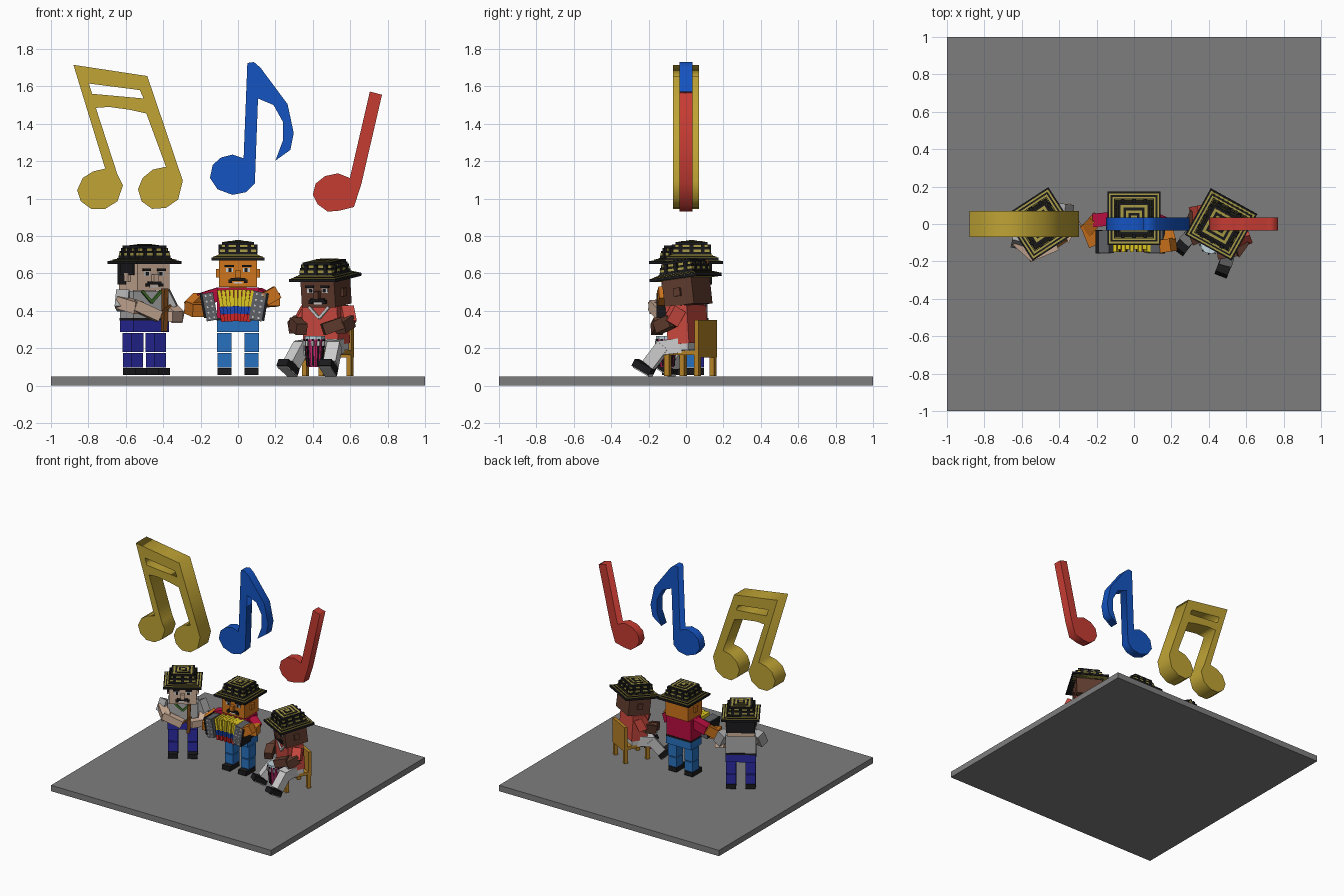
import bpy, bmesh, math
from mathutils import Matrix, Vector

if "Cube" in bpy.data.objects:
    bpy.data.objects.remove(bpy.data.objects["Cube"])

RGB = dict(stone=(125, 125, 125), gold=(190, 162, 56), blue=(27, 84, 192), red=(196, 62, 54),
           straw=(168, 156, 72), black=(32, 32, 34), white=(225, 225, 225), pale=(203, 172, 150),
           orange=(206, 116, 34), brown=(96, 62, 50), navy=(46, 46, 160), denim=(44, 112, 190),
           shirt=(168, 168, 168), crimson=(185, 22, 66), coral=(205, 76, 66), trousers=(190, 190, 190),
           wood=(184, 132, 44), stick=(120, 72, 30), green=(70, 120, 50), steel=(95, 97, 102),
           yellow=(222, 198, 40), flagblue=(30, 70, 180), flagred=(205, 40, 40),
           pink=(200, 45, 110), skin=(190, 210, 220))
MATS = {}


def material(key):
    if key not in MATS:
        MATS[key] = bpy.data.materials.new(key)
        MATS[key].diffuse_color = [(v / 255) ** 2.2 for v in RGB[key]] + [1]
    return MATS[key]


def box(c, s, rot=(0, 0, 0)):
    r = [Matrix.Rotation(math.radians(a), 4, ax) for a, ax in zip(rot, 'XYZ')]
    return Matrix.Translation(c) @ r[2] @ r[1] @ r[0] @ Matrix.Diagonal((*s, 1))


def limb(p, q, w):
    p, q = Vector(p), Vector(q)
    turn = (q - p).to_track_quat('Z', 'Y').to_matrix().to_4x4()
    return Matrix.Translation((p + q) / 2) @ turn @ Matrix.Diagonal((w, w, (q - p).length, 1))


def blocks(name, key, cubes, M=Matrix()):
    bm = bmesh.new()
    for m in cubes:
        bmesh.ops.create_cube(bm, size=1, matrix=M @ m)
    return finish(name, key, bm)


def finish(name, key, bm):
    me = bpy.data.meshes.new(name)
    bm.to_mesh(me)
    bm.free()
    me.materials.append(material(key))
    ob = bpy.data.objects.new(name, me)
    bpy.context.collection.objects.link(ob)
    return ob


def note(name, key, loops, depth):
    """Flat outline (x, z) with holes, extruded along y."""
    cu = bpy.data.curves.new(name, 'CURVE')
    cu.dimensions, cu.fill_mode, cu.extrude = '2D', 'BOTH', depth / 2
    for pts in loops:
        sp = cu.splines.new('POLY')
        sp.points.add(len(pts) - 1)
        for p, (x, z) in zip(sp.points, pts):
            p.co = (x, z, 0, 1)
        sp.use_cyclic_u = True
    cu.materials.append(material(key))
    ob = bpy.data.objects.new(name, cu)
    bpy.context.collection.objects.link(ob)
    ob.rotation_euler.x = math.pi / 2
    bpy.ops.object.select_all(action='DESELECT')
    ob.select_set(True)
    bpy.context.view_layer.objects.active = ob
    bpy.ops.object.convert(target='MESH')


# Base and floating notes
blocks("base", "stone", [box((0, 0, .024), (2, 2, .048))])
note("double_note", "gold", [
    [(-.88, 1.715), (-.485, 1.655), (-.295, 1.095), (-.32, .995), (-.385, .95), (-.46, .945), (-.515, .985),
     (-.535, 1.05), (-.51, 1.11), (-.455, 1.155), (-.385, 1.17), (-.49, 1.455), (-.58, 1.475), (-.69, 1.49),
     (-.76, 1.485), (-.645, 1.13), (-.615, 1.07), (-.645, .985), (-.71, .945), (-.785, .945), (-.84, .985),
     (-.86, 1.045), (-.83, 1.11), (-.775, 1.145), (-.71, 1.16)],
    [(-.797, 1.615), (-.525, 1.58), (-.505, 1.535), (-.78, 1.56)]], .14)
note("flagged_note", "blue", [
    [(.05, 1.725), (.085, 1.73), (.12, 1.7), (.265, 1.505), (.298, 1.35), (.28, 1.26), (.2, 1.203), (.24, 1.31),
     (.24, 1.41), (.19, 1.5), (.107, 1.535), (.09, 1.08), (.045, 1.035), (-.03, 1.02), (-.11, 1.05),
     (-.15, 1.11), (-.135, 1.18), (-.09, 1.22), (-.03, 1.235), (.03, 1.215)]], .07)
note("quarter_note", "red", [
    [(.705, 1.572), (.77, 1.555), (.66, 1.08), (.62, .955), (.54, .935), (.48, .93), (.425, .97),
     (.4, 1.02), (.415, 1.08), (.465, 1.12), (.535, 1.135), (.598, 1.11)]], .07)


def head(who, M, z, skin):
    """Head, face and woven hat; z is the chin height."""
    blocks(who + "_head", skin, [box((0, 0, z + .07), (.205, .18, .145)), box((0, 0, z), (.09, .09, .05)),
                                 box((0, -.1, z + .065), (.03, .035, .04)), box((.107, 0, z + .07), (.02, .04, .045)),
                                 box((-.107, 0, z + .07), (.02, .04, .045))], M)
    pair = (-1, 1)
    blocks(who + "_eyes", "white", [box((s * .045, -.09, z + .088), (.036, .008, .022)) for s in pair] +
           [box((0, -.091, z + .02), (.05, .008, .01))], M)
    dark = [box((s * .042, -.093, z + .088), (.016, .01, .02)) for s in pair]
    dark += [box((s * .047, -.093, z + .11), (.05, .012, .012)) for s in pair]
    dark += [box((0, -.097, z + .038), (.08, .02, .016))] + [box((s * .042, -.096, z + .028), (.02, .018, .018)) for s in pair]
    blocks(who + "_brows_and_moustache", "black", dark, M)
    h, rings = z + .14, ([], [])
    for i in range(5):                                  # brim
        rings[i % 2].append(box((0, 0, h + .008 + i * .002), (.285 - i * .018, .285 - i * .018, .016 + i * .004)))
    for i in range(6):                                  # crown
        w = .205 - i * .004 - (.014 if i > 3 else 0)
        rings[(i + 1) % 2].append(box((0, 0, h + .0265 + i * .0125), (w, w, .0125)))
    for i in range(6):                                  # crown top
        rings[i % 2].append(box((0, 0, h + .09 + i * .001), (.17 - i * .028, .17 - i * .028, .016 + i * .002)))
    for s in pair:                                      # woven marks
        for x in (-.06, 0, .06):
            rings[0].append(box((x, s * .094, h + .06), (.02, .02, .05)))
            rings[0].append(box((s * .094, x, h + .06), (.02, .02, .05)))
    blocks(who + "_hat_dark_weave", "black", rings[0], M)
    blocks(who + "_hat_straw", "straw", rings[1], M)


def standing(who, M, top, cloth, shirt):
    """Shoes, trousers and torso of a standing player."""
    legs = [box((0, 0, .32), (.225, .135, .065))]
    for s in (-1, 1):
        legs += [box((s * .073, 0, .23), (.076, .085, .1)), box((s * .073, 0, .135), (.074, .085, .076))]
    blocks(who + "_trousers", cloth, legs, M)
    blocks(who + "_shoes", "black", [box((s * .073, -.02, .075), (.074, .125, .036)) for s in (-1, 1)], M)
    blocks(who + "_torso", shirt, [box((0, 0, (top + .35) / 2), (.225, .13, top - .35))], M)
    blocks(who + "_belt", "black", [box((0, 0, .354), (.228, .138, .014))], M)


def collar(who, M, z, key, y=-.07):
    blocks(who + "_necklace", key, [limb((s * .06, y, z), (0, y, z - .06), .014) for s in (-1, 1)], M)


def place(x, y, deg):
    return Matrix.Translation((x, y, 0)) @ Matrix.Rotation(math.radians(deg), 4, 'Z')


# Left player with scraper
M = place(-.5, 0, 33)
standing("scraper_player", M, .505, "navy", "shirt")
head("scraper_player", M, .51, "pale")
blocks("scraper_player_hair", "black", [box((0, .06, .6), (.215, .075, .12)), box((-.106, 0, .625), (.015, .12, .07)),
                                        box((.106, 0, .635), (.015, .12, .05))], M)
collar("scraper_player", M, .505, "green")
blocks("scraper_player_sleeves", "shirt", [limb((-.125, .01, .5), (-.155, -.02, .41), .07),
                                           limb((.125, .01, .5), (.16, -.02, .41), .07)], M)
blocks("scraper_player_arms", "pale", [limb((-.155, 0, .445), (-.12, -.13, .415), .065),
                                       limb((-.14, -.115, .43), (0, -.14, .37), .058),
                                       limb((.16, 0, .41), (.15, -.1, .365), .065),
                                       limb((.16, -.09, .37), (.06, -.14, .37), .055)], M)
blocks("scraper", "stick", [limb((.045, -.125, .29), (.05, -.125, .52), .026)], M)
blocks("scraper_rod", "stick", [limb((0, -.15, .38), (.07, -.15, .43), .012)], M)

# Middle player with accordion
M = place(0, .03, 0)
standing("accordion_player", M, .525, "denim", "crimson")
head("accordion_player", M, .53, "orange")
blocks("accordion_player_sleeves", "crimson", [limb((-.1, 0, .49), (-.21, -.01, .455), .072),
                                               limb((.1, 0, .49), (.17, -.03, .45), .072)], M)
blocks("accordion_player_arms", "orange", [limb((-.2, -.005, .465), (-.25, -.06, .415), .07),
                                           limb((-.255, -.03, .42), (-.21, -.14, .4), .068),
                                           limb((.165, -.03, .455), (.19, -.12, .46), .07),
                                           limb((.14, -.15, .46), (.21, -.14, .5), .07)], M)
fins = {"yellow": [], "flagblue": [], "flagred": []}
for i in range(9):
    t = i - 4
    for key, off, tall in (("yellow", .125, .09), ("flagblue", .06, .04), ("flagred", .02, .04)):
        a = t * 2.4
        x = -.012 + t * .017 + off * math.sin(math.radians(a)) * .7
        fins[key].append(box((x, -.125, .345 + off - abs(t) * .001), (.02, .11 - (i % 2) * .025, tall), (0, a, 0)))
for key, cubes in fins.items():
    blocks("accordion_bellows_" + key, key, cubes, M)
plates = [box((-.15, -.125, .422), (.06, .12, .15), (0, -10, 0)), box((.105, -.125, .425), (.07, .12, .155), (0, 10, 0))]
blocks("accordion_ends", "steel", plates, M)
studs = [p @ box((u, v, -.4 + .2 * k), (.14, .03, .06)) for p in plates for u in (-.22, .22) for v in (-.5,) for k in range(5)]
blocks("accordion_buttons", "white", studs, M)
blocks("accordion_trim", "black", [box((-.187, -.125, .428), (.014, .125, .135), (0, -10, 0)),
                                   box((.146, -.125, .42), (.014, .125, .15), (0, 10, 0))], M)

# Right player, seated with a hand drum
M = place(.47, .005, -29)
tilt = Matrix.Translation((0, 0, .43)) @ Matrix.Rotation(math.radians(7), 4, 'X') @ Matrix.Translation((0, .01, -.43))
head("drummer", M @ tilt, .43, "brown")
blocks("drummer_torso", "coral", [box((0, 0, .325), (.215, .13, .205), (4, 0, 0))], M)
collar("drummer", M, .42, "white", -.075)
blocks("drummer_trousers", "trousers", [box((0, 0, .22), (.21, .13, .06))] +
       [limb((s * .065, .01, .215), (s * .1, -.11, .2), .078) for s in (-1, 1)] +
       [limb((s * .1, -.085, .215), (s * .12, -.165, .11), .07) for s in (-1, 1)], M)
blocks("drummer_shoes", "black", [box((s * .123, -.195, .098), (.07, .11, .04), (-28, 0, s * 8)) for s in (-1, 1)], M)
blocks("drummer_soles", "white", [box((s * .123, -.2, .078), (.066, .1, .012), (-28, 0, s * 8)) for s in (-1, 1)], M)
blocks("drummer_sleeves", "coral", [limb((s * .115, .01, .41), (s * .15, -.02, .33), .07) for s in (-1, 1)], M)
blocks("drummer_arms", "brown", [limb((s * .15, -.01, .345), (s * .14, -.1, .31), .066) for s in (-1, 1)] +
       [limb((s * .145, -.085, .335), (s * .065, -.15, .3), .062) for s in (-1, 1)], M)


def drum(name, key, r1, r2, z, depth):
    bm = bmesh.new()
    bmesh.ops.create_cone(bm, cap_ends=True, segments=10, radius1=r1, radius2=r2, depth=depth,
                          matrix=M @ Matrix.Translation((0, -.125, z)))
    finish(name, key, bm)


drum("drum_body", "pink", .04, .055, .175, .15)
drum("drum_head", "skin", .056, .056, .255, .018)
ring = [(math.cos(k * math.pi / 5), math.sin(k * math.pi / 5)) for k in range(10)]
blocks("drum_cords", "black", [limb((.04 * c, -.125 + .04 * s, .105), (.055 * c, -.125 + .055 * s, .25), .008)
                               for c, s in ring], M)
blocks("drum_pegs", "white", [box((.054 * c, -.125 + .054 * s, .225), (.014, .014, .025)) for c, s in ring], M)

# Chair
chair = [box((0, .02, .175), (.2, .21, .025)), box((0, .115, .25), (.2, .025, .2))]
chair += [box((x, y, .11), (.028, .028, .116)) for x in (-.085, .085) for y in (-.07, .112)]
blocks("chair", "wood", chair, M)

for m in bpy.data.materials:
    if m.users and not m.is_grease_pencil:
        m.use_nodes = True
        m.node_tree.nodes["Principled BSDF"].inputs["Base Color"].default_value = m.diffuse_color
